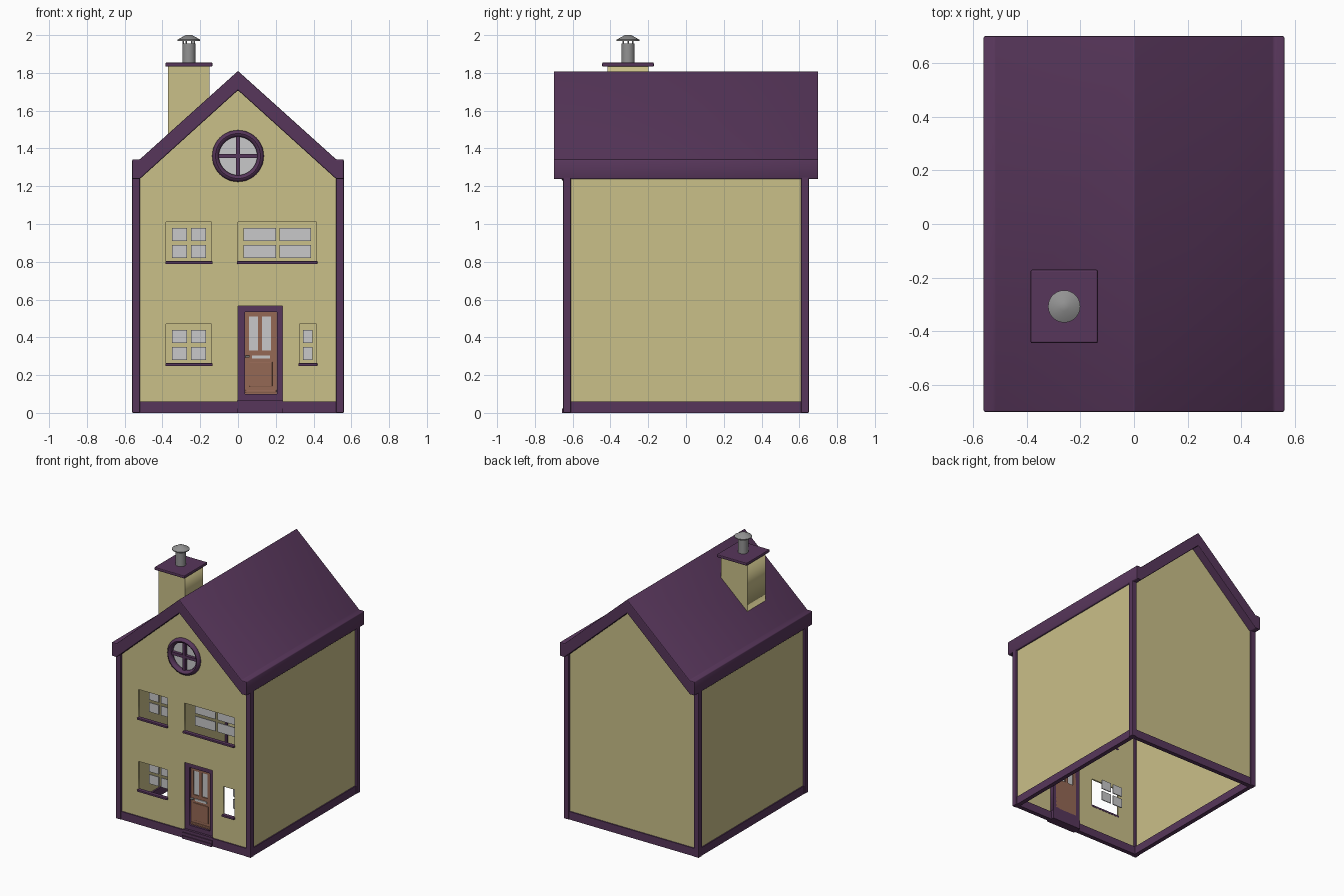
import bpy, bmesh, math
from mathutils import Matrix

if "Cube" in bpy.data.objects:
    bpy.data.objects.remove(bpy.data.objects["Cube"])


def material(name, col):
    m = bpy.data.materials.new(name)
    m.diffuse_color = (*col, 1)
    m.use_nodes = True
    m.node_tree.nodes["Principled BSDF"].inputs["Base Color"].default_value = m.diffuse_color
    return m


CREAM = material("cream wall", (0.59, 0.525, 0.25))
PURPLE = material("purple trim", (0.096, 0.037, 0.104))
GLASS = material("pale glass", (0.58, 0.58, 0.59))
BROWN = material("brown door", (0.30, 0.14, 0.09))
METAL = material("grey metal", (0.29, 0.29, 0.29))


def finish(name, bm, mat, bevel=0, smooth=False):
    bmesh.ops.remove_doubles(bm, verts=bm.verts, dist=0.0002)
    bmesh.ops.recalc_face_normals(bm, faces=bm.faces)
    me = bpy.data.meshes.new(name)
    bm.to_mesh(me)
    bm.free()
    me.materials.clear()
    me.materials.append(mat)
    for p in me.polygons:
        p.material_index = 0
    ob = bpy.data.objects.new(name, me)
    bpy.context.collection.objects.link(ob)
    if bevel:
        b = ob.modifiers.new("bevel", 'BEVEL')
        b.width, b.segments, b.limit_method = bevel, 2, 'ANGLE'
    if smooth:
        bpy.ops.object.select_all(action='DESELECT')
        ob.select_set(True)
        bpy.context.view_layer.objects.active = ob
        bpy.ops.object.shade_smooth_by_angle(angle=math.radians(40))
    return ob


def box(name, x, y, z, mat, bevel=0):
    """Box from (min, max) ranges."""
    bm = bmesh.new()
    bmesh.ops.create_cube(bm, size=1)
    for v in bm.verts:
        v.co = [(r[0] + r[1]) / 2 + c * (r[1] - r[0]) for r, c in zip((x, y, z), v.co)]
    return finish(name, bm, mat, bevel)


def prism(name, loops, y, half, mat, bevel=0):
    """Front-facing outline with holes, extruded along y."""
    cu = bpy.data.curves.new(name, 'CURVE')
    cu.dimensions, cu.fill_mode, cu.extrude = '2D', 'BOTH', half
    for pts in loops:
        s = cu.splines.new('POLY')
        s.points.add(len(pts) - 1)
        for p, (px, pz) in zip(s.points, pts):
            p.co = (px, pz, 0, 1)
        s.use_cyclic_u = True
    tmp = bpy.data.objects.new("outline", cu)
    bpy.context.collection.objects.link(tmp)
    dg = bpy.context.evaluated_depsgraph_get()
    me = bpy.data.meshes.new_from_object(tmp.evaluated_get(dg))
    bm = bmesh.new()
    bm.from_mesh(me)
    bpy.data.objects.remove(tmp)
    bpy.data.meshes.remove(me)
    bm.transform(Matrix.Translation((0, y, 0)) @ Matrix.Rotation(math.pi / 2, 4, 'X'))
    bmesh.ops.remove_doubles(bm, verts=bm.verts, dist=0.0002)
    bmesh.ops.dissolve_limit(bm, angle_limit=0.01, verts=bm.verts, edges=bm.edges)
    return finish(name, bm, mat, bevel)


def cone(name, x, y, z0, z1, r0, r1, mat, seg=28):
    bm = bmesh.new()
    bmesh.ops.create_cone(bm, cap_ends=True, segments=seg, radius1=r0, radius2=r1, depth=z1 - z0,
                          matrix=Matrix.Translation((x, y, (z0 + z1) / 2)))
    return finish(name, bm, mat, smooth=True)


def rect(x0, x1, z0, z1):
    return [(x0, z0), (x1, z0), (x1, z1), (x0, z1)]


def circle(r, cz, n=40):
    return [(r * math.cos(2 * math.pi * i / n), cz + r * math.sin(2 * math.pi * i / n)) for i in range(n)]


FRONT = -0.63
# window openings: x range, bottom, pane columns
windows = [
    ("upper_left", -0.38, -0.14, 0.80, [(-0.35, -0.27), (-0.25, -0.17)]),
    ("lower_left", -0.38, -0.14, 0.26, [(-0.35, -0.27), (-0.25, -0.17)]),
    ("upper_right", 0.0, 0.415, 0.80, [(0.03, 0.20), (0.22, 0.387)]),
    ("lower_right", 0.325, 0.415, 0.26, [(0.345, 0.395)]),
]

# walls: hollow shell, open underneath
gable = [(-0.54, 0.01), (0.54, 0.01), (0.54, 1.27), (0, 1.75), (-0.54, 1.27)]
holes = [rect(x0, x1, z, z + 0.21) for _, x0, x1, z, _ in windows]
holes += [rect(0.0, 0.235, 0.055, 0.565), circle(0.115, 1.36)]
prism("front_wall", [gable] + holes, FRONT, 0.006, CREAM)
prism("back_wall", [gable], -FRONT, 0.006, CREAM)

for s, side in ((-1, "left"), (1, "right")):
    def span(a, b):
        return tuple(sorted((s * a, s * b)))
    box(side + "_wall", span(0.534, 0.546), (-0.63, 0.63), (0.01, 1.27), CREAM)
    box(side + "_plinth", span(0.522, 0.554), (-0.64, 0.64), (0, 0.06), PURPLE)
    end = "front" if s < 0 else "back"
    box(end + "_plinth", (-0.54, 0.54), span(0.612, 0.644), (0, 0.06), PURPLE)
    for t, e in ((-1, "front"), (1, "back")):
        box(f"{e}_{side}_corner_post", span(0.52, 0.56), tuple(sorted((t * 0.61, t * 0.65))),
            (0, 1.25), PURPLE, 0.004)

# roof with square eaves
half = [(0.52, 1.238), (0.56, 1.238), (0.56, 1.342), (0.52, 1.342)]
roof = [(0, 1.708)] + half + [(0, 1.81)] + [(-x, z) for x, z in reversed(half)]
prism("roof", [roof], 0, 0.70, PURPLE, 0.006)

# windows: separate set-back panes and projecting sills
for name, x0, x1, z, cols in windows:
    box(name + "_sill", (x0 - 0.005, x1 + 0.005), (-0.652, -0.622), (z - 0.012, z + 0.003), PURPLE, 0.003)
    for i, (a, b) in enumerate(cols):
        for j, (lo, hi) in enumerate(((0.02, 0.09), (0.11, 0.18))):
            box(f"{name}_pane_{i}{j}", (a, b), (-0.555, -0.548), (z + lo, z + hi), GLASS)

# round attic window
bm = bmesh.new()
n, m = 40, 12
rings = []
for i in range(n):
    a = 2 * math.pi * i / n
    ring = []
    for j in range(m):
        b = 2 * math.pi * j / m
        r = 0.119 + 0.018 * math.cos(b)
        ring.append(bm.verts.new((r * math.cos(a), FRONT - 0.005 + 0.025 * math.sin(b), 1.36 + r * math.sin(a))))
    rings.append(ring)
for i in range(n):
    for j in range(m):
        bm.faces.new((rings[i][j], rings[(i + 1) % n][j], rings[(i + 1) % n][(j + 1) % m], rings[i][(j + 1) % m]))
finish("round_window_ring", bm, PURPLE, smooth=True)
prism("round_window_glass", [circle(0.115, 1.36)], FRONT + 0.018, 0.003, GLASS)
box("round_window_upright", (-0.011, 0.011), (-0.643, -0.62), (1.25, 1.47), PURPLE)
box("round_window_crossbar", (-0.11, 0.11), (-0.643, -0.62), (1.349, 1.371), PURPLE)

# door steps, frame, slab and fittings
for i in range(3):
    box(f"step_{i}", (-0.005, 0.238), (-0.657 + 0.006 * i, -0.59), (0.022 * i, 0.022 * (i + 1)), PURPLE)
prism("door_frame", [rect(0.0, 0.235, 0.06, 0.567), rect(0.036, 0.207, 0.10, 0.533)], -0.61, 0.018, PURPLE)
panes = ((0.058, 0.105), (0.128, 0.175))
prism("door", [rect(0.03, 0.212, 0.095, 0.54)] + [rect(a, b, 0.33, 0.51) for a, b in panes],
      -0.602, 0.01, BROWN)
for i, (a, b) in enumerate(panes):
    box(f"door_pane_{i}", (a, b), (-0.605, -0.599), (0.33, 0.51), GLASS)
box("door_lower_panel", (0.06, 0.182), (-0.617, -0.61), (0.14, 0.27), BROWN, 0.003)
box("door_weather_bar", (0.04, 0.203), (-0.62, -0.61), (0.108, 0.122), BROWN, 0.003)
box("letter_plate", (0.075, 0.17), (-0.618, -0.61), (0.288, 0.304), GLASS)
box("door_handle", (0.038, 0.062), (-0.628, -0.61), (0.293, 0.303), METAL, 0.002)

# chimney stack following the roof slope, slab, pot and cowl
cx, cy = -0.26, -0.307
prism("chimney_stack", [[(-0.37, 1.44), (-0.15, 1.64), (-0.15, 1.84), (-0.37, 1.84)]], cy, 0.108, CREAM)
box("chimney_slab", (cx - 0.125, cx + 0.125), (cy - 0.137, cy + 0.137), (1.833, 1.855), PURPLE, 0.006)
cone("chimney_pot", cx, cy, 1.85, 1.955, 0.035, 0.035, METAL)
for i in range(6):
    a = math.pi / 3 * i
    cone(f"cowl_post_{i}", cx + 0.029 * math.cos(a), cy + 0.029 * math.sin(a), 1.95, 1.975, 0.004, 0.004, METAL, 8)
cone("chimney_cowl", cx, cy, 1.97, 1.976, 0.06, 0.06, METAL)
cone("chimney_cowl_top", cx, cy, 1.976, 2.0, 0.06, 0.017, METAL)
